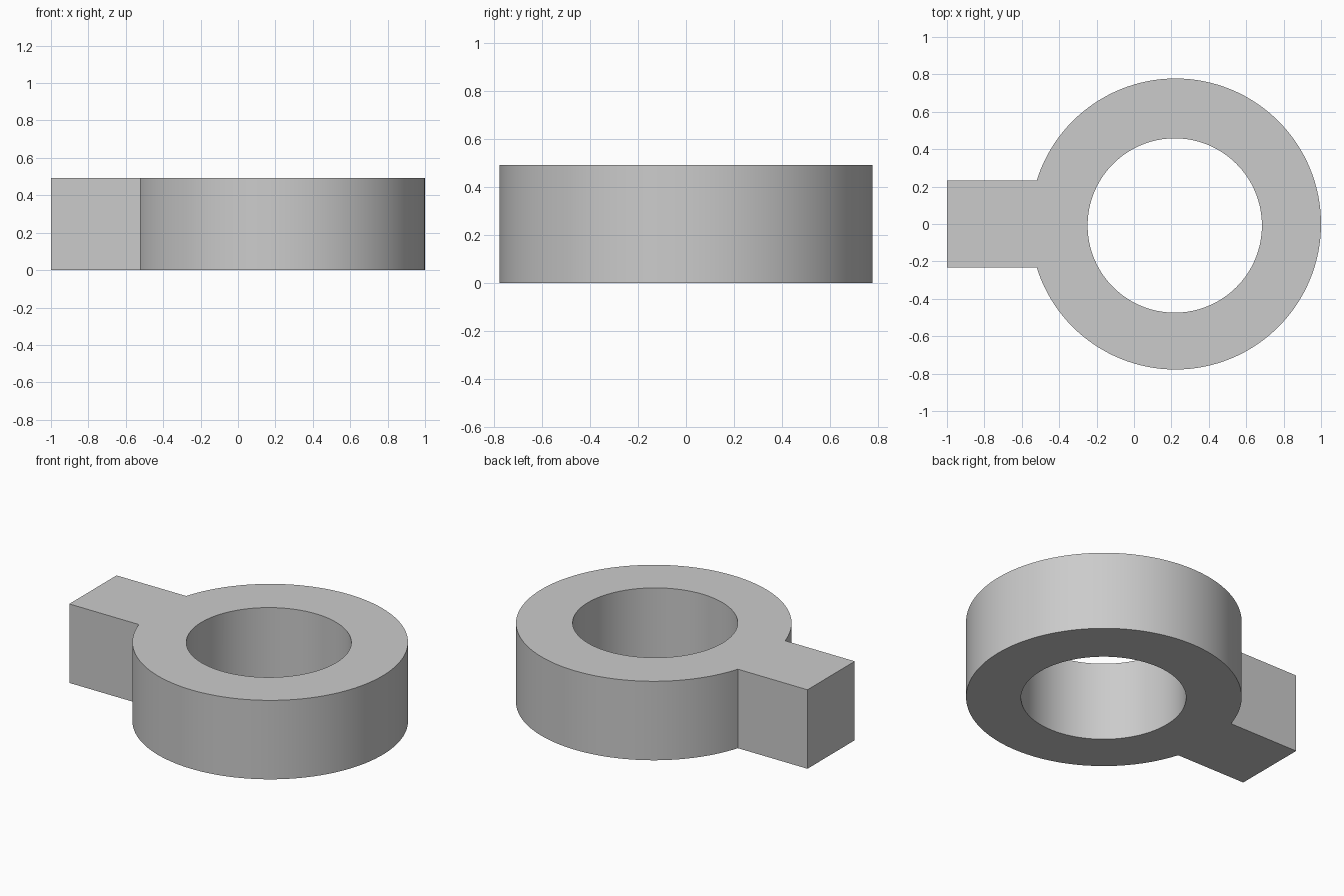
import bpy
import math

cube = bpy.data.objects.get("Cube")
if cube:
    bpy.data.objects.remove(cube, do_unlink=True)

HEIGHT = 0.492
RADIUS = 0.778
CENTRE_X = 1 - RADIUS

grey = bpy.data.materials.new("plain_grey")
grey.use_nodes = True
colour = (0.6, 0.6, 0.6, 1)
grey.diffuse_color = colour
grey.node_tree.nodes["Principled BSDF"].inputs["Base Color"].default_value = colour


def cylinder(name, radius, depth, x, y=0):
    bpy.ops.mesh.primitive_cylinder_add(
        vertices=128, radius=radius, depth=depth, location=(x, y, HEIGHT / 2))
    obj = bpy.context.object
    obj.name = name
    obj.data.materials.append(grey)
    return obj


def boolean(target, tool, operation):
    mod = target.modifiers.new(operation.lower(), "BOOLEAN")
    mod.operation = operation
    mod.solver = "EXACT"
    mod.object = tool
    bpy.context.view_layer.objects.active = target
    bpy.ops.object.modifier_apply(modifier=mod.name)
    bpy.data.objects.remove(tool, do_unlink=True)


# Thick round body
ring = cylinder("ring_with_tab", RADIUS, HEIGHT, CENTRE_X)

# Square tab running into the ring wall
tab_end = -0.4
bpy.ops.mesh.primitive_cube_add(size=1, location=((tab_end - 1) / 2, 0, HEIGHT / 2))
tab = bpy.context.object
tab.name = "tab"
tab.scale = (tab_end + 1, 0.465, HEIGHT)
tab.data.materials.append(grey)
boolean(ring, tab, "UNION")

# Through hole
hole = cylinder("hole_cutter", 0.466, HEIGHT * 2, CENTRE_X - 0.004, -0.008)
boolean(ring, hole, "DIFFERENCE")

# Smooth round walls with sharp rims
bpy.ops.object.select_all(action="DESELECT")
ring.select_set(True)
bpy.context.view_layer.objects.active = ring
bpy.ops.object.shade_smooth_by_angle(angle=math.radians(30))
